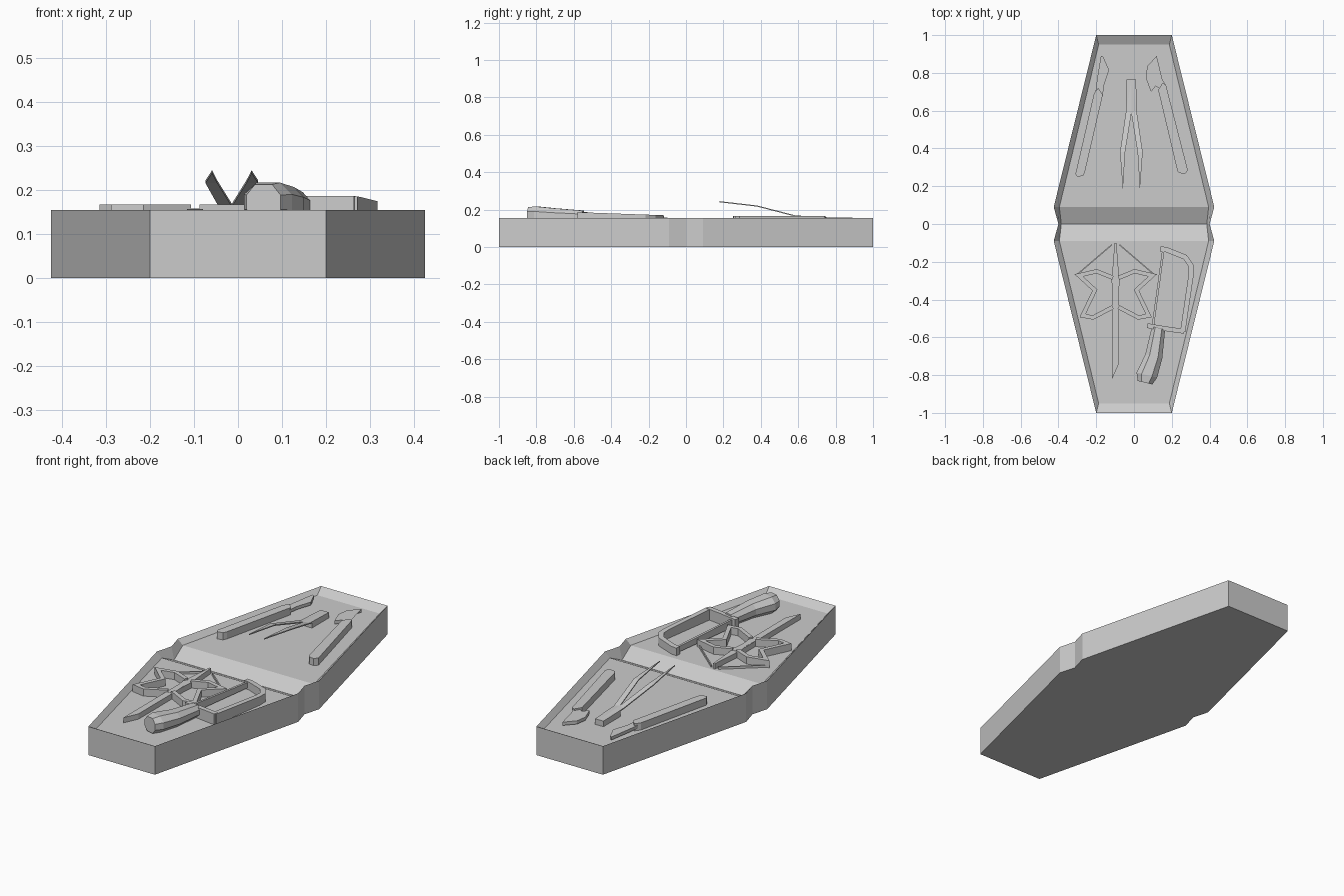
import bpy, bmesh
from mathutils import Vector

if "Cube" in bpy.data.objects:
    bpy.data.objects.remove(bpy.data.objects["Cube"])

FLOOR = 0.128


def finish(name, bm):
    bmesh.ops.recalc_face_normals(bm, faces=bm.faces)
    mesh = bpy.data.meshes.new(name)
    bm.to_mesh(mesh)
    bm.free()
    obj = bpy.data.objects.new(name, mesh)
    bpy.context.collection.objects.link(obj)
    return obj


def prism(name, pts, top, bottom=FLOOR):
    """Extrude an outline; top and bottom are numbers or functions of (x, y)."""
    bm = bmesh.new()
    at = lambda h, p: h(*p) if callable(h) else h
    lo = [bm.verts.new((*p, at(bottom, p))) for p in pts]
    hi = [bm.verts.new((*p, at(top, p))) for p in pts]
    n = len(pts)
    bm.faces.new(lo[::-1])
    bm.faces.new(hi)
    for i in range(n):
        j = (i + 1) % n
        bm.faces.new((lo[i], lo[j], hi[j], hi[i]))
    bmesh.ops.triangulate(bm, faces=[f for f in bm.faces if len(f.verts) > 4])
    return finish(name, bm)


def strip(name, path, width, top, bottom=FLOOR):
    """Mitred bar of constant width along a path."""
    p = [Vector(q) for q in path]
    left, right = [], []
    for i, q in enumerate(p):
        dirs = []
        if i > 0:
            dirs.append((q - p[i - 1]).normalized())
        if i < len(p) - 1:
            dirs.append((p[i + 1] - q).normalized())
        normals = [Vector((-d.y, d.x)) for d in dirs]
        m = sum(normals, Vector((0, 0))).normalized()
        m *= width / 2 / max(m.dot(normals[0]), 0.45)
        left.append(tuple(q + m))
        right.append(tuple(q - m))
    return prism(name, left + right[::-1], top, bottom)


def loft(name, sections, shape):
    """Join scaled cross-sections: (x, y, half width, low z, high z)."""
    bm = bmesh.new()
    rings = []
    axis = Vector((sections[-1][0] - sections[0][0], sections[-1][1] - sections[0][1])).normalized()
    side = Vector((axis.y, -axis.x))
    for x, y, w, lo, hi in sections:
        mid, h = (lo + hi) / 2, (hi - lo) / 2
        rings.append([bm.verts.new((x + side.x * w * u, y + side.y * w * u, mid + h * v)) for u, v in shape])
    for a, b in zip(rings, rings[1:]):
        for i in range(len(shape)):
            j = (i + 1) % len(shape)
            bm.faces.new((a[i], a[j], b[j], b[i]))
    bm.faces.new(rings[0])
    bm.faces.new(rings[-1])
    return finish(name, bm)


# Coffin-shaped case: outer walls, sloped rim, two floors and a centre valley
bm = bmesh.new()
outer = [(0.2, -1), (0.425, -0.09), (0.4, 0), (0.425, 0.09), (0.2, 1)]
inner = [(0.187, -0.95, FLOOR), (0.395, -0.09, FLOOR), (0.385, 0, 0.085), (0.395, 0.09, FLOOR), (0.187, 0.95, FLOOR)]
base, rim, tray = {}, {}, {}
for s in (1, -1):
    base[s] = [bm.verts.new((s * x, y, 0)) for x, y in outer]
    rim[s] = [bm.verts.new((s * x, y, 0.155)) for x, y in outer]
    tray[s] = [bm.verts.new((s * x, y, z)) for x, y, z in inner]
for i in range(4):
    for s in (1, -1):
        bm.faces.new((base[s][i], base[s][i + 1], rim[s][i + 1], rim[s][i]))
        bm.faces.new((rim[s][i], rim[s][i + 1], tray[s][i + 1], tray[s][i]))
    for row in (base, tray):
        bm.faces.new((row[1][i], row[1][i + 1], row[-1][i + 1], row[-1][i]))
for e in (0, 4):
    bm.faces.new((base[1][e], base[-1][e], rim[-1][e], rim[1][e]))
    bm.faces.new((rim[1][e], rim[-1][e], tray[-1][e], tray[1][e]))
finish("coffin_case", bm)

# Small crossbow: winged limbs, strings and pointed shaft
cx = -0.097
for s in (1, -1):
    wing = [(0.015, -0.285), (0.10, -0.25), (0.195, -0.272), (0.11, -0.35), (0.175, -0.485), (0.12, -0.495), (0.015, -0.44)]
    strip("bow_limb", [(cx + s * x, y) for x, y in wing], 0.022, 0.167)
    strip("bow_string", [(cx + s * 0.02, -0.11), (cx + s * 0.205, -0.268)], 0.006, 0.14)
prism("bow_stock", [(cx - 0.025, -0.28), (cx - 0.015, -0.36), (cx - 0.02, -0.45),
                    (cx + 0.02, -0.45), (cx + 0.015, -0.36), (cx + 0.025, -0.28)], 0.158)
prism("bow_shaft", [(-0.116, -0.82), (-0.08, -0.74), (-0.08, -0.27), (-0.093, -0.10), (-0.103, -0.10), (-0.116, -0.27)], 0.157)

# Saw: bent frame, thin blade, guard and faceted handle
slope = lambda x, y: 0.17 - 0.036 * (y + 0.13)
strip("saw_frame", [(0.14, -0.132), (0.17, -0.135), (0.27, -0.175), (0.302, -0.22), (0.303, -0.265), (0.258, -0.57)], 0.027, slope)
strip("saw_blade", [(0.155, -0.14), (0.10, -0.54)], 0.012, lambda x, y: slope(x, y) - 0.006, 0.135)
strip("saw_guard", [(0.07, -0.538), (0.17, -0.555), (0.265, -0.568)], 0.025, 0.187)
octagon = [(1, 0.4), (0.5, 1), (-0.5, 1), (-1, 0.4), (-1, -0.4), (-0.5, -1), (0.5, -1), (1, -0.4)]
loft("saw_handle", [(0.13, -0.55, 0.036, 0.132, 0.195), (0.105, -0.70, 0.046, 0.129, 0.207),
                    (0.068, -0.80, 0.056, 0.128, 0.217), (0.058, -0.84, 0.04, 0.132, 0.213)], octagon)

# Scalpel at the back left
prism("scalpel_handle", [(-0.31, 0.265), (-0.30, 0.25), (-0.27, 0.255), (-0.26, 0.275), (-0.165, 0.685), (-0.19, 0.72), (-0.212, 0.69)], 0.167)
prism("scalpel_blade", [(-0.205, 0.69), (-0.195, 0.77), (-0.175, 0.89), (-0.163, 0.885), (-0.132, 0.815),
                        (-0.16, 0.73), (-0.165, 0.68)], 0.157, 0.14)

# Hooked pick at the back right
prism("hook_handle", [(0.285, 0.285), (0.27, 0.265), (0.24, 0.27), (0.23, 0.28), (0.128, 0.71), (0.15, 0.745), (0.168, 0.74)], 0.167)
prism("hook_claw", [(0.12, 0.89), (0.07, 0.835), (0.062, 0.775), (0.09, 0.70), (0.115, 0.73),
                    (0.15, 0.71), (0.17, 0.735), (0.15, 0.765), (0.115, 0.77), (0.095, 0.81)], 0.158, 0.14)

# Tweezers with raised, spreading arms
def lift(x, y):
    knots = [(0.18, 0.245), (0.38, 0.222), (0.60, 0.165), (0.77, 0.158)]
    for (a, p), (b, q) in zip(knots, knots[1:]):
        if y <= b:
            return p + (q - p) * (y - a) / (b - a)
    return knots[-1][1]

tx = -0.014
for s in (1, -1):
    arm = [(0.0, 0.585), (0.033, 0.38), (0.045, 0.18), (0.06, 0.38), (0.028, 0.60), (0.025, 0.765), (0.0, 0.765)]
    prism("tweezer_arm", [(tx + s * x, y) for x, y in arm], lift, lambda x, y: lift(x, y) - 0.006)
prism("tweezer_base", [(tx - 0.025, 0.62), (tx + 0.025, 0.62), (tx + 0.025, 0.765), (tx - 0.025, 0.765)], 0.157)
